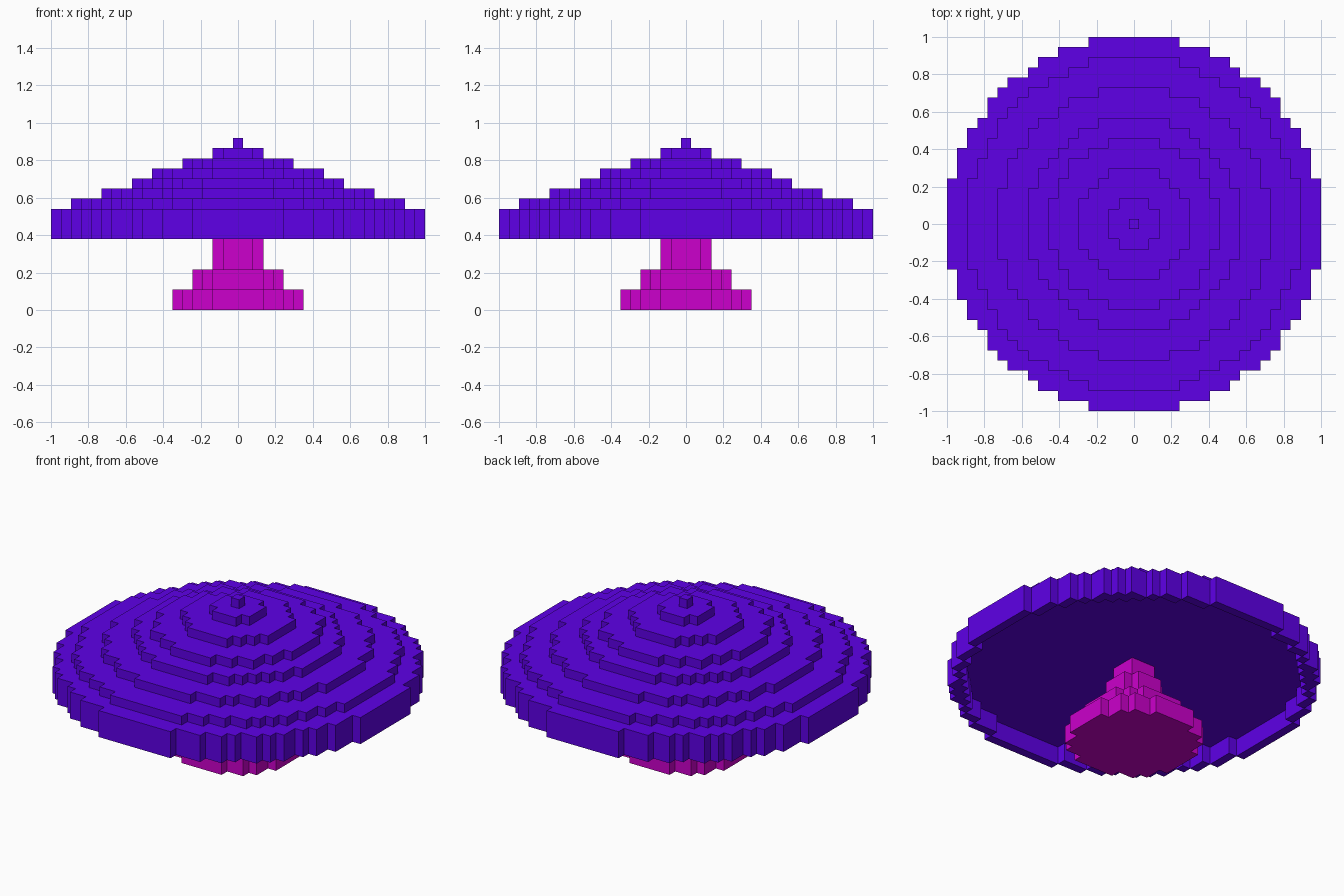
import bpy, bmesh

if "Cube" in bpy.data.objects:
    bpy.data.objects.remove(bpy.data.objects["Cube"])

V = 2 / 37  # edge of one cube; the cap is 37 cubes wide


def material(name, rgb):
    m = bpy.data.materials.new(name)
    m.diffuse_color = (*rgb, 1)
    m.use_nodes = True
    m.node_tree.nodes["Principled BSDF"].inputs["Base Color"].default_value = m.diffuse_color
    return m


def disc(r):
    """Grid cells inside a circle of radius r."""
    n = int(r) + 1
    return {(i, j) for i in range(-n, n + 1) for j in range(-n, n + 1)
            if i * i + j * j <= r * r}


def build(name, tiers, mat):
    """Stepped object from tiers of (z0, z1, outer radius, inner radius)."""
    cells = set()
    for z0, z1, outer, inner in tiers:
        ring = disc(outer) - (disc(inner) if inner else set())
        cells |= {(i, j, k) for i, j in ring for k in range(z0, z1)}
    bm = bmesh.new()
    for c in cells:
        for axis in range(3):
            for s in (-1, 1):
                nb = list(c)
                nb[axis] += s
                if tuple(nb) in cells:
                    continue
                # Exposed side of this cube, wound outwards
                u, w = (axis + 1) % 3, (axis + 2) % 3
                quad = []
                for a, b in ((-1, -1), (1, -1), (1, 1), (-1, 1))[::s]:
                    p = [c[0], c[1], c[2] + 0.5]
                    p[axis] += s / 2
                    p[u] += a / 2
                    p[w] += b / 2
                    quad.append(bm.verts.new([x * V for x in p]))
                bm.faces.new(quad)
    bmesh.ops.remove_doubles(bm, verts=bm.verts, dist=V / 100)
    # Merge coplanar cube sides into clean flat faces
    bmesh.ops.dissolve_limit(bm, angle_limit=0.01, verts=bm.verts, edges=bm.edges)
    me = bpy.data.meshes.new(name)
    bm.to_mesh(me)
    bm.free()
    me.materials.append(mat)
    bpy.context.collection.objects.link(bpy.data.objects.new(name, me))


violet = material("violet", (0.112, 0.0, 0.80))
magenta = material("magenta", (0.604, 0.0, 0.604))

# Stem: steps narrowing upwards, the last one inside the hollow of the cap
build("stem", [(0, 2, 6.5, 0), (2, 4, 4.5, 0), (4, 7, 2.5, 0), (7, 9, 1.5, 0)], magenta)

# Cap: thin hanging rim, then shrinking discs
cap = [(7, 9, 18.5, 17.5), (9, 10, 18.5, 0)]
for k, r in enumerate((16.5, 13.5, 10.5, 8.5, 5.5, 2.5, 0.5)):
    cap.append((10 + k, 11 + k, r, 0))
build("cap", cap, violet)
